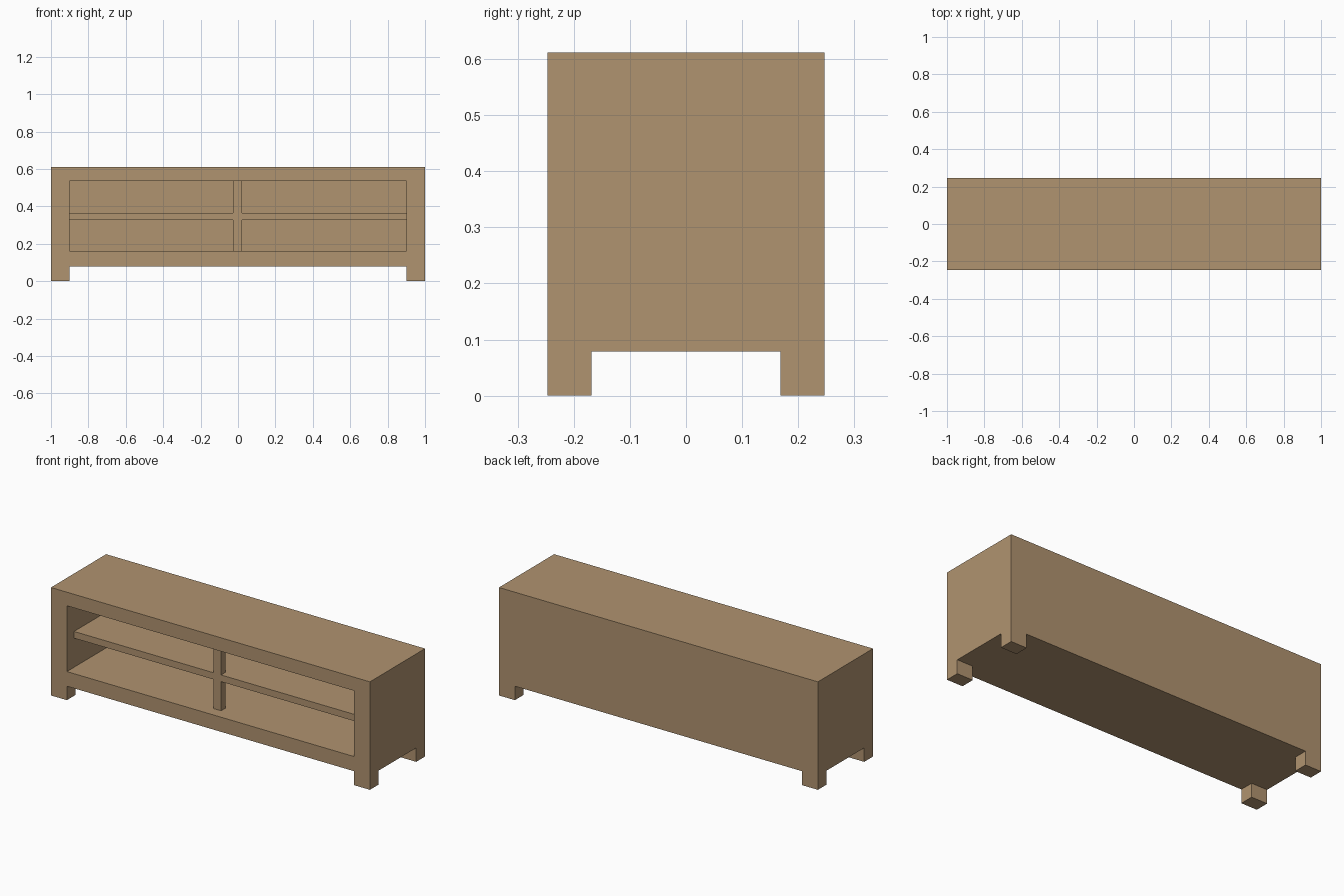
import bpy

if "Cube" in bpy.data.objects:
    bpy.data.objects.remove(bpy.data.objects["Cube"])

wood = bpy.data.materials.new("light_brown_wood")
wood.diffuse_color = (0.434, 0.292, 0.162, 1)
wood.use_nodes = True
wood.node_tree.nodes["Principled BSDF"].inputs["Base Color"].default_value = wood.diffuse_color

W, D, H = 1.0, 0.247, 0.612      # half width, half depth, height
SIDE, LEG_D, LEG_H = 0.10, 0.079, 0.079
IN = W - SIDE                    # half width of the opening
BACK = D - 0.05                  # inner face of the back panel
FRONT = -D + 0.064               # recessed front of shelf and posts


def box(name, x, y, z):
    """Box spanning the given (min, max) ranges."""
    bpy.ops.mesh.primitive_cube_add(size=1)
    ob = bpy.context.object
    ob.name = ob.data.name = name
    for v in ob.data.vertices:
        v.co = [r[0] if c < 0 else r[1] for c, r in zip(v.co, (x, y, z))]
    ob.data.materials.append(wood)
    return ob


def combine(ob, other, operation):
    """Apply a boolean and discard the helper."""
    mod = ob.modifiers.new("cut", 'BOOLEAN')
    mod.operation, mod.solver, mod.object = operation, 'EXACT', other
    bpy.context.view_layer.objects.active = ob
    bpy.ops.object.modifier_apply(modifier=mod.name)
    bpy.data.objects.remove(other, do_unlink=True)


# Cabinet body with open front and four corner legs
cabinet = box("cabinet_body", (-W, W), (-D, D), (0, H))
combine(cabinet, box("cavity", (-IN, IN), (-D - 0.1, BACK), (0.162, 0.535)), 'DIFFERENCE')
combine(cabinet, box("leg_gap_front", (-IN, IN), (-D - 0.1, D + 0.1), (-0.1, LEG_H)), 'DIFFERENCE')
combine(cabinet, box("leg_gap_side", (-W - 0.1, W + 0.1), (-D + LEG_D, D - LEG_D), (-0.1, LEG_H)), 'DIFFERENCE')

# Middle shelf with the slim centre post crossing its front edge
shelf = box("shelf_and_post", (-IN, IN), (FRONT, BACK), (0.327, 0.365))
combine(shelf, box("post", (-0.026, 0.022), (FRONT, FRONT + 0.04), (0.162, 0.535)), 'UNION')
